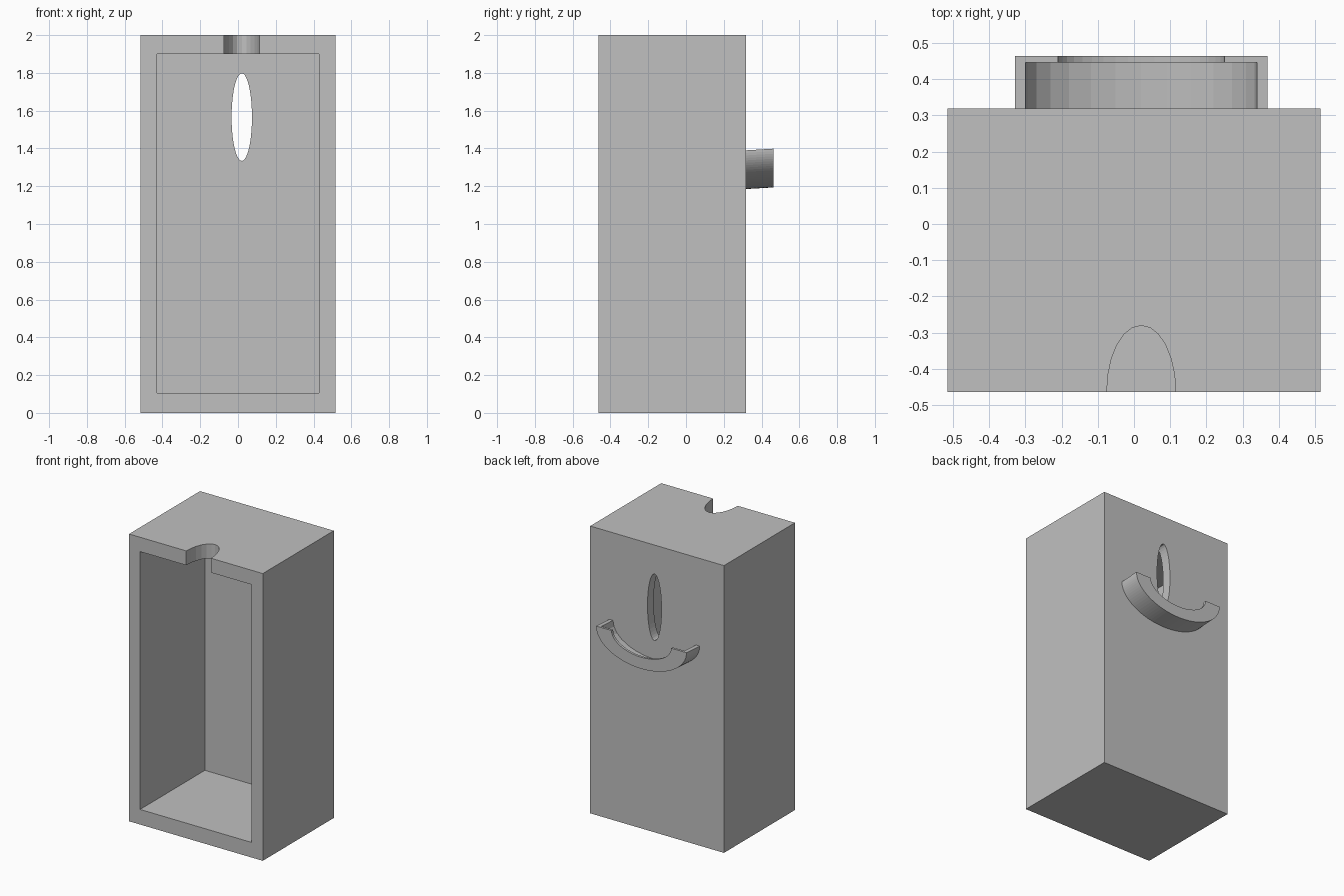
import bpy, bmesh, math

if "Cube" in bpy.data.objects:
    bpy.data.objects.remove(bpy.data.objects["Cube"], do_unlink=True)

grey = bpy.data.materials.new("light grey")
grey.use_nodes = True
grey.diffuse_color = (0.53, 0.53, 0.53, 1)
grey.node_tree.nodes["Principled BSDF"].inputs["Base Color"].default_value = grey.diffuse_color

CX = 0.02                      # shared centre line of notch, hole and hook
FRONT, BACK, TIP = -0.463, 0.318, 0.463


def prism(name, start, end):
    """Closed solid between two matching outlines."""
    bm = bmesh.new()
    a = [bm.verts.new(p) for p in start]
    b = [bm.verts.new(p) for p in end]
    bm.faces.new(a)
    bm.faces.new(b)
    for i in range(len(a)):
        j = (i + 1) % len(a)
        bm.faces.new((a[i], a[j], b[j], b[i]))
    bmesh.ops.recalc_face_normals(bm, faces=bm.faces)
    mesh = bpy.data.meshes.new(name)
    bm.to_mesh(mesh)
    bm.free()
    mesh.materials.append(grey)
    obj = bpy.data.objects.new(name, mesh)
    bpy.context.collection.objects.link(obj)
    return obj


def box(name, half_width, y0, y1, z0, z1):
    ring = lambda y: [(-half_width, y, z0), (half_width, y, z0),
                      (half_width, y, z1), (-half_width, y, z1)]
    return prism(name, ring(y0), ring(y1))


def ellipse(rx, ry, cx, cy, count):
    angles = [2 * math.pi * i / count for i in range(count)]
    return [(cx + rx * math.cos(t), cy + ry * math.sin(t)) for t in angles]


def half_bowl(name, rx, rz, y0, y1, count, rise=0):
    """Lower half of an elliptical cylinder, tilted slightly upward."""
    angles = [math.pi + math.pi * i / count for i in range(count + 1)]
    arc = [(CX + rx * math.cos(t), 1.39 + rz * math.sin(t)) for t in angles]
    if rise:
        arc += [(CX + rx, 1.39 + rise), (CX - rx, 1.39 + rise)]
    ring = lambda y: [(x, y, z + (y - BACK) * 0.06) for x, z in arc]
    return prism(name, ring(y0), ring(y1))


def cut(target, cutter):
    mod = target.modifiers.new("cut", "BOOLEAN")
    mod.operation = "DIFFERENCE"
    mod.solver = "EXACT"
    mod.object = cutter
    bpy.context.view_layer.objects.active = target
    bpy.ops.object.modifier_apply(modifier=mod.name)
    bpy.data.objects.remove(cutter, do_unlink=True)


# Open-fronted case
case = box("case", 0.515, FRONT, BACK, 0, 2)
cut(case, box("cavity_cutter", 0.43, FRONT - 0.1, 0.25, 0.105, 1.9))

# Rounded notch through the front of the top wall
notch = ellipse(0.095, 0.183, CX, FRONT, 24)
cut(case, prism("notch_cutter", [(x, y, 1.85) for x, y in notch],
                [(x, y, 2.1) for x, y in notch]))

# Tall oval hole through the back wall
oval = ellipse(0.054, 0.232, CX, 1.566, 40)
cut(case, prism("hole_cutter", [(x, 0.15, z) for x, z in oval],
                [(x, 0.4, z) for x, z in oval]))

# Half-round hook on the back, with a pocket and an open lip
hook = half_bowl("hook", 0.348, 0.205, BACK, TIP, 48)
cut(hook, half_bowl("pocket_cutter", 0.32, 0.185, BACK - 0.05, 0.445, 14, 0.1))
cut(hook, half_bowl("lip_cutter", 0.23, 0.125, 0.4, TIP + 0.05, 20, 0.1))
